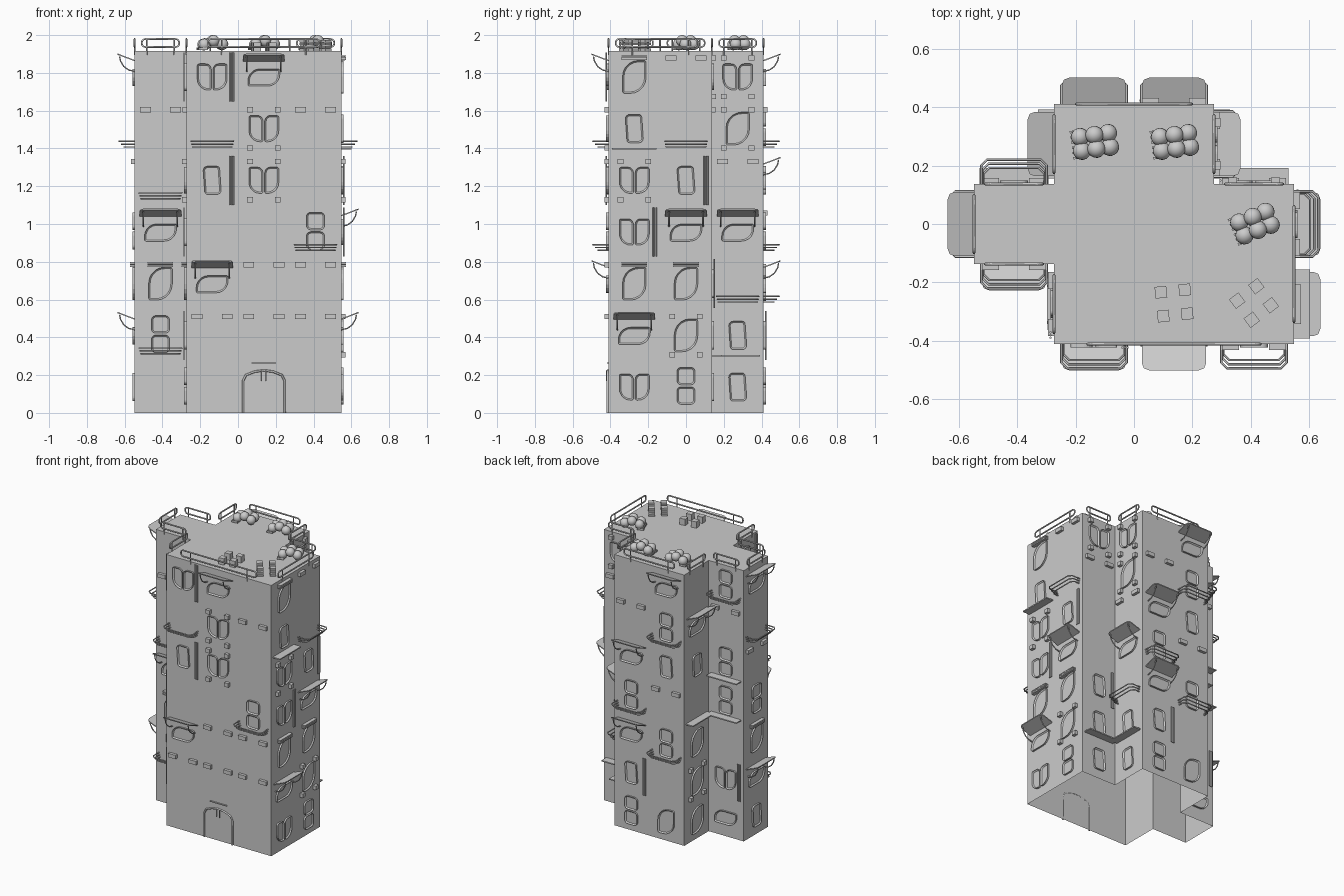
import bpy, bmesh, math
from mathutils import Matrix, Vector

if "Cube" in bpy.data.objects:
    bpy.data.objects.remove(bpy.data.objects["Cube"])

U = 0.2736          # one facade cell
H = 7 * U           # roof height
GREY = (0.6, 0.6, 0.6, 1)
mat = bpy.data.materials.new("plain grey")
mat.use_nodes = True
mat.diffuse_color = GREY
mat.node_tree.nodes["Principled BSDF"].inputs["Base Color"].default_value = GREY


def place(name, data, matrix=Matrix()):
    if not data.materials:
        data.materials.append(mat)
    ob = bpy.data.objects.new(name, data)
    bpy.context.collection.objects.link(ob)
    ob.matrix_world = matrix
    return ob


def finish(bm, name):
    me = bpy.data.meshes.new(name)
    bm.to_mesh(me)
    bm.free()
    return me


def rounded(w, h, radii, cx=0, cz=0, skew=0):
    """Rounded rectangle; radii run top right, top left, bottom left, bottom right."""
    pts = []
    for i, r in enumerate(radii):
        sx, sz = (1, -1, -1, 1)[i], (1, 1, -1, -1)[i]
        for k in range(6):
            a = math.pi / 2 * (i + k / 5)
            x = sx * (w / 2 - r) + r * math.cos(a)
            z = sz * (h / 2 - r) + r * math.sin(a)
            pts.append((cx + x - skew * z, cz + z))
    return pts


def window(name, *outlines):
    """Raised frame with a sunken pane for each outline."""
    bm = bmesh.new()
    for pts in outlines:
        back = [bm.verts.new((x, 0, z)) for x, z in pts]
        front = [bm.verts.new((x, -0.012, z)) for x, z in pts]
        n = len(pts)
        for i in range(n):
            j = (i + 1) % n
            bm.faces.new((back[i], back[j], front[j], front[i]))
        pane = bm.faces.new(front)
        bm.normal_update()
        bmesh.ops.inset_region(bm, faces=[pane], thickness=0.008)
        bmesh.ops.translate(bm, verts=pane.verts, vec=(0, 0.008, 0))
    bmesh.ops.recalc_face_normals(bm, faces=bm.faces)
    return finish(bm, name)


def boxes(name, size, spots):
    bm = bmesh.new()
    for p in spots:
        bmesh.ops.create_cube(bm, size=1, matrix=Matrix.Translation(p) @ Matrix.Diagonal((*size, 1)))
    return finish(bm, name)


def tubes(name, radius, paths, cyclic=False):
    cu = bpy.data.curves.new(name, "CURVE")
    cu.dimensions = "3D"
    cu.bevel_depth = radius
    cu.bevel_resolution = 1
    cu.use_fill_caps = True
    for path in paths:
        sp = cu.splines.new("POLY")
        sp.points.add(len(path) - 1)
        for p, co in zip(sp.points, path):
            p.co = (*co, 1)
        sp.use_cyclic_u = cyclic
    return cu


def canopy():
    """Plate that rises away from the wall, with rounded outer corners."""
    bm = bmesh.new()
    outline = [(-.11, 0), (-.11, -.065), (-.103, -.083), (-.085, -.09),
               (.085, -.09), (.103, -.083), (.11, -.065), (.11, 0)]
    face = bm.faces.new([bm.verts.new((x, y, .09 - .38 * y)) for x, y in outline])
    ext = bmesh.ops.extrude_face_region(bm, geom=[face])
    bmesh.ops.translate(bm, vec=(0, 0, -.007), verts=[v for v in ext["geom"] if isinstance(v, bmesh.types.BMVert)])
    bmesh.ops.recalc_face_normals(bm, faces=bm.faces)
    return finish(bm, "canopy")


def balcony_bar(z, half, out):
    return [(-half, 0, z), (-half, -out + .02, z), (-half + .02, -out, z),
            (half - .02, -out, z), (half, -out + .02, z), (half, 0, z)]


# Facade parts, drawn for a wall facing the front
arc = [(-.08 * math.sin(a), .115 - .085 * math.cos(a) - .0) for a in (0, .4, .8, 1.2, 1.5)]
PARTS = {
    "P": ("petal_window", window("petal_window",
          rounded(.075, .14, (.03, .012, .06, .01), -.042),
          rounded(.075, .14, (.012, .03, .01, .06), .042))),
    "L": ("leaf_window", window("leaf_window", rounded(.125, .175, (.012, .085, .012, .085)))),
    "W": ("low_leaf_window", window("low_leaf_window", rounded(.17, .092, (.01, .065, .01, .065), 0, -.003))),
    "T": ("tall_window", window("tall_window", rounded(.088, .15, (.015, .025, .015, .025), 0, 0, .07))),
    "S": ("stacked_windows", window("stacked_windows",
          *[rounded(.095, .093, (.022,) * 4, 0, z) for z in (-.045, .058)])),
    "a": ("canopy", canopy()),
    "c": ("canopy_braces", tubes("canopy_braces", .004,
          [[(s * .09, y, z) for y, z in arc] for s in (-1, 1)])),
    "r": ("balcony_rails", tubes("balcony_rails", .004,
          [balcony_bar(-.097 + .015 * i, .104 + .004 * i, .055 + .014 * i) for i in range(3)])),
    "v": ("wall_rods", tubes("wall_rods", .004,
          [[(.097 + .009 * i, -.012, -.13), (.097 + .009 * i, -.012, .13)] for i in range(3)])),
    "h": ("window_hood", boxes("window_hood", (.135, .025, .007), [(0, -.012, z) for z in (.093, .102, .111)])),
    "b": ("wide_blocks", boxes("wide_blocks", (.058, .02, .027), [(x, -.01, .1) for x in (-.08, .08)])),
    "q": ("square_blocks", boxes("square_blocks", (.03, .022, .028),
          [(x, -.011, z) for x in (-.073, .073) for z in (-.103, .1)])),
    "k": ("ledge", boxes("ledge", (.235, .055, .008), [(0, -.0275, -.107)])),
}

# Hollow tower shell, open below
E, M, D = 2 * U, U, 1.5 * U
W = U / 2
plan = [(-M, -D), (E, -D), (E, W), (M, W), (M, D), (-M, D), (-M, W), (-E, W), (-E, -W), (-M, -W)]
bm = bmesh.new()
top = [bm.verts.new((x, y, H)) for x, y in plan]
low = [bm.verts.new((x, y, 0)) for x, y in plan]
bm.faces.new(top)
for i in range(len(plan)):
    j = (i + 1) % len(plan)
    bm.faces.new((low[i], low[j], top[j], top[i]))
place("tower_shell", finish(bm, "tower_shell"))

# Facade columns: x, y, turn, then cells from top floor to ground
COLUMNS = [
    (-W, -D, 0, "Pv,r,Tv,,Wac,b,"),
    (W, -D, 0, "Wac,Pq,Pq,,b,b,"),
    (3 * W, -D, 0, ",b,,Sr,b,b,"),
    (-3 * W, -W, 0, ",b,r,Wac,Lh,Sr,"),
    (E, -U, 90, "Lh,Tk,Pq,Pv,Lh,Wac,P"),
    (E, 0, 90, "b,r,Tv,Wac,Lh,Lq,S"),
    (M, U, 90, "Pq,Lq,b,Wac,r,Tk,T"),
    (3 * W, W, 180, "Pq,b,,,Tv,Tk,T"),
    (W, D, 180, ",b,Wac,Sr,Wac,Tv,S"),
    (-W, D, 180, "Wac,Sr,T,b,Sr,,L"),
    (-M, U, 270, ",Wac,T,k,L,Lq,L"),
    (-3 * W, W, 180, "Sr,b,Sk,Sk,,Pv,W"),
    (-E, 0, 270, "Wac,r,b,S,Lh,Wac,T"),
    (-M, -U, 270, "Tv,b,Pq,Tv,Lh,Tv,S"),
]
for x, y, turn, cells in COLUMNS:
    for floor, codes in enumerate(cells.split(",")):
        m = Matrix.Translation((x, y, H - (floor + .5) * U)) @ Matrix.Rotation(math.radians(turn), 4, "Z")
        for code in codes:
            place(*PARTS[code], m)

# Roof railings, one loop centred on every roof edge
for i, p in enumerate(plan):
    a, b = Vector((*p, H)), Vector((*plan[(i + 1) % len(plan)], H))
    edge = b - a
    half = edge.length * .36
    loop = [(x, 0, z) for x, z in rounded(2 * half, .042, (.018,) * 4, 0, .043)]
    m = Matrix.Translation((a + b) / 2) @ Matrix.Rotation(math.atan2(edge.y, edge.x), 4, "Z")
    place("roof_rail", tubes("roof_rail", .005, [loop], True), m)
    posts = [[(s * half * .75, 0, -.02), (s * half * .75, 0, .062)] for s in (-1, 1)]
    place("roof_rail_posts", tubes("roof_rail_posts", .004, posts), m)

# Roof tanks: rounded drums beside a small rung frame
bm = bmesh.new()
for x, z in ((-.045, .035), (.005, .054), (.052, .037)):
    for y in (-.024, .024):
        bmesh.ops.create_uvsphere(bm, u_segments=16, v_segments=10, radius=.031,
                                  matrix=Matrix.Translation((x, y, z)))
for f in bm.faces:
    f.smooth = True
tank = finish(bm, "roof_tanks")
frame = boxes("tank_frame", (.045, .008, .012), [(-.055, -.045 + .018 * i, .012) for i in range(6)])
for x, y, turn in ((-W, .28, 8), (W, .28, 8), (3 * W, 0, 22)):
    m = Matrix.Translation((x, y, H)) @ Matrix.Rotation(math.radians(turn), 4, "Z")
    place("roof_tanks", tank, m)
    place("tank_frame", frame, m)

# Roof vents: plain blocks and slatted stacks
corners = [(x, y) for x in (-.041, .041) for y in (-.041, .041)]
vents = boxes("roof_vents", (.04, .04, .045), [(x, y, .0225) for x, y in corners])
stacks = boxes("slatted_vents", (.04, .04, .011), [(x, y, .0075 + .015 * i) for x, y in corners for i in range(4)])
place("roof_vents", vents, Matrix.Translation((W, -.27, H)) @ Matrix.Rotation(.1, 4, "Z"))
place("slatted_vents", stacks, Matrix.Translation((3 * W, -.27, H)) @ Matrix.Rotation(.65, 4, "Z"))

# Entrance: arched frame, handles and a thin lintel
arch = [(-.11, 0, 0), (-.11, 0, .17), (-.095, 0, .2), (-.05, 0, .218), (0, 0, .225),
        (.05, 0, .218), (.095, 0, .2), (.11, 0, .17), (.11, 0, 0)]
door = Matrix.Translation((W, -D - .004, 0))
place("door_frame", tubes("door_frame", .006, [arch]), door)
place("door_handles", tubes("door_handles", .003,
      [[(s * .012, -.006, .17), (s * .012, -.006, .225)] for s in (-1, 1)]), door)
place("door_lintel", boxes("door_lintel", (.13, .008, .006), [(0, 0, .265)]), door)
